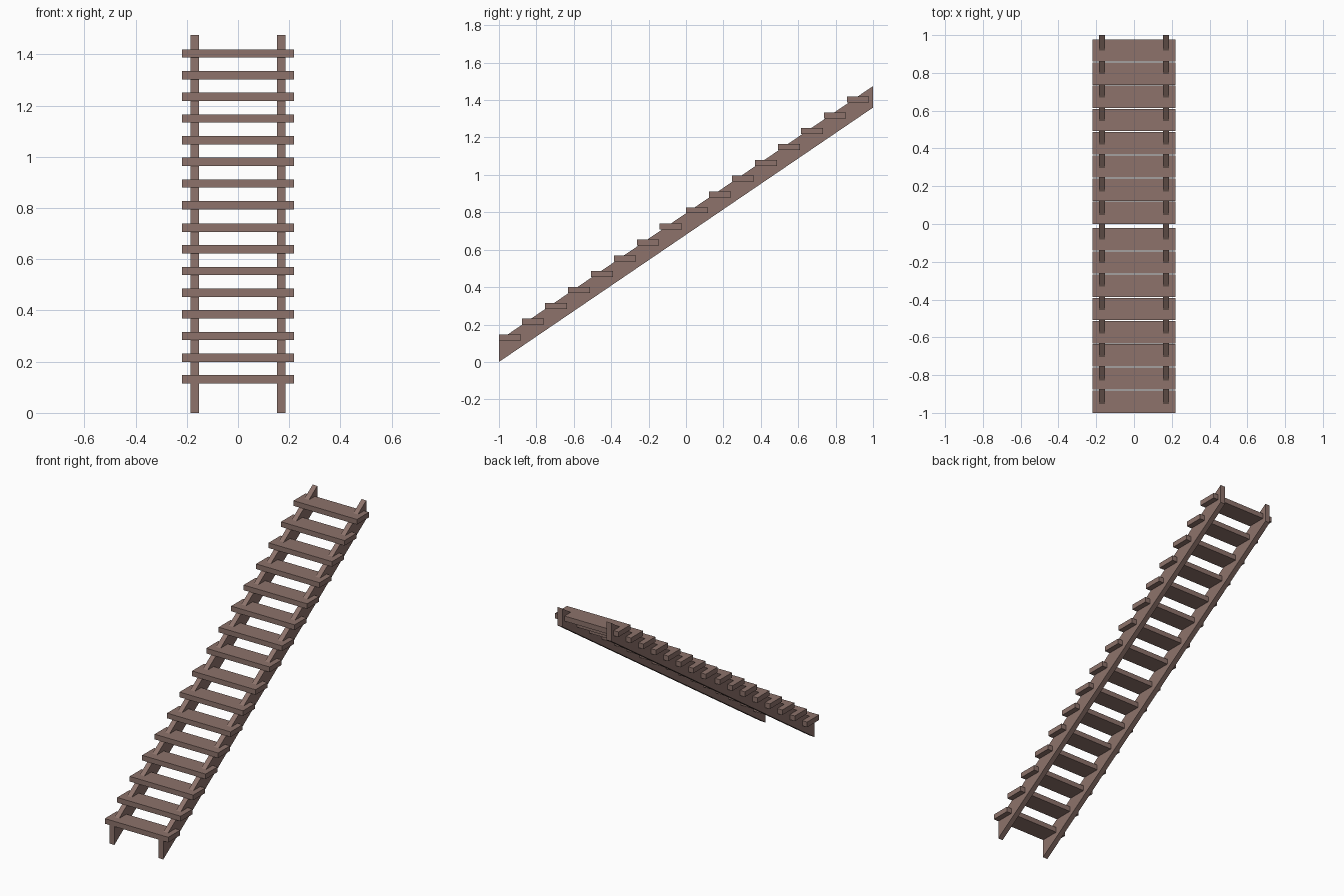
import bpy
import bmesh

if "Cube" in bpy.data.objects:
    bpy.data.objects.remove(bpy.data.objects["Cube"])

wood = bpy.data.materials.new("brown wood")
wood.diffuse_color = (0.266, 0.171, 0.147, 1)
wood.use_nodes = True
wood.node_tree.nodes["Principled BSDF"].inputs["Base Color"].default_value = wood.diffuse_color


def prism(name, profile, x0, x1):
    """Extrude a closed (y, z) profile from x0 to x1."""
    bm = bmesh.new()
    face = bm.faces.new([bm.verts.new((x0, y, z)) for y, z in profile])
    ext = bmesh.ops.extrude_face_region(bm, geom=[face])
    verts = [g for g in ext["geom"] if isinstance(g, bmesh.types.BMVert)]
    bmesh.ops.translate(bm, verts=verts, vec=(x1 - x0, 0, 0))
    bmesh.ops.recalc_face_normals(bm, faces=bm.faces)
    me = bpy.data.meshes.new(name)
    bm.to_mesh(me)
    bm.free()
    me.materials.append(wood)
    ob = bpy.data.objects.new(name, me)
    bpy.context.collection.objects.link(ob)


# two sloping stringers
slope = [(-1, 0), (1, 1.36), (1, 1.475), (-1, 0.115)]
prism("left_stringer", slope, -0.185, -0.153)
prism("right_stringer", slope, 0.153, 0.185)

# two flights of eight treads
for flight in range(2):
    for i in range(8):
        y = -1 + flight + 0.1228 * i
        z = 0.115 + 0.68 * flight + 0.0846 * i
        prism(f"tread_{flight * 8 + i + 1}",
              [(y, z), (y + 0.118, z), (y + 0.118, z + 0.032), (y, z + 0.032)],
              -0.219, 0.219)
